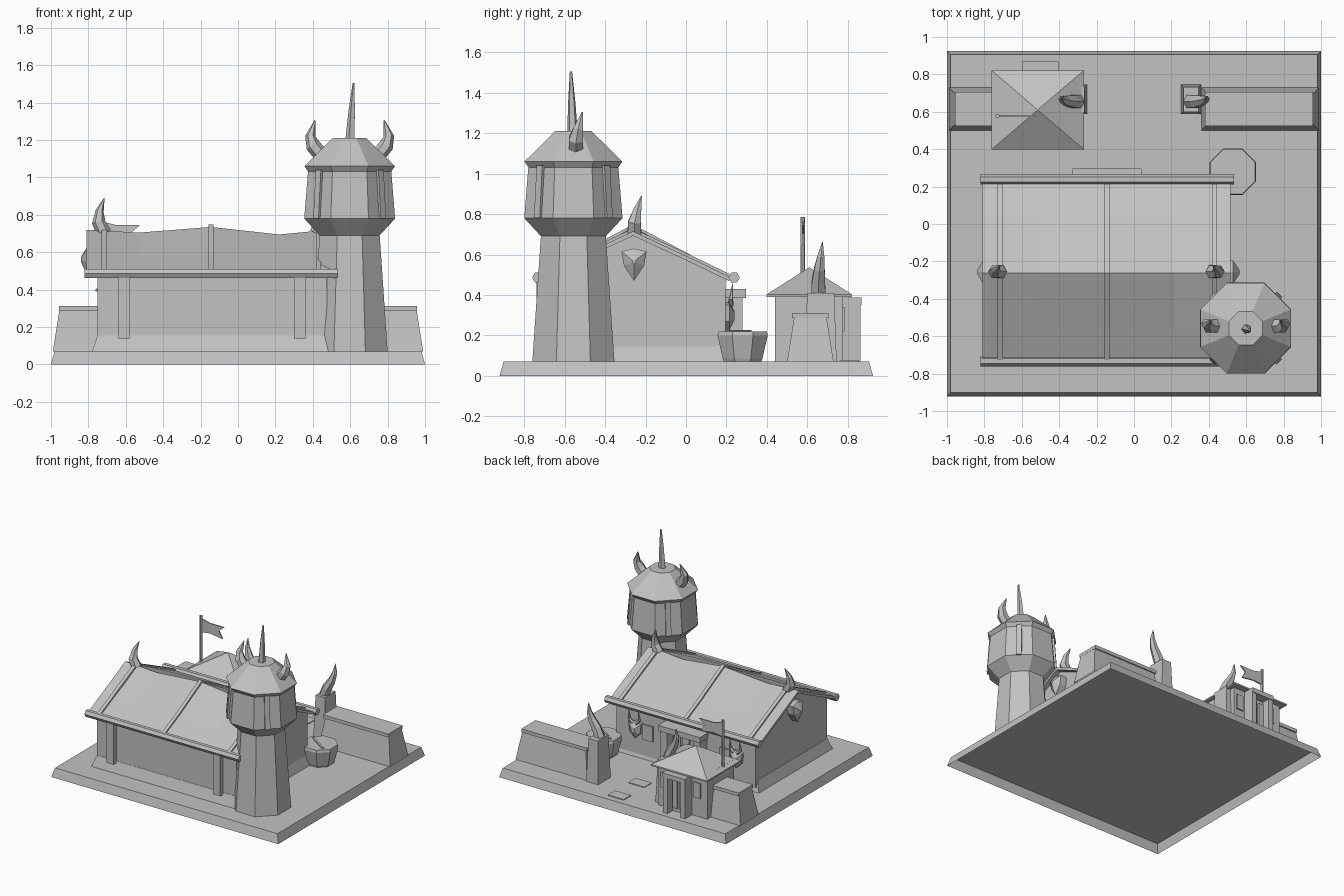
import bpy, bmesh
from math import pi, cos, sin
from mathutils import Vector

cube = bpy.data.objects.get("Cube")
if cube:
    bpy.data.objects.remove(cube)

stone = bpy.data.materials.new("plain grey")
stone.use_nodes = True
GREY = (0.54, 0.54, 0.54, 1)
stone.diffuse_color = GREY
stone.node_tree.nodes["Principled BSDF"].inputs["Base Color"].default_value = GREY
GROUND = .07


def loft(name, rings, bottom=True):
    """Skin a list of equal-length point rings into a flat-shaded solid."""
    bm = bmesh.new()
    loops = [[bm.verts.new(p) for p in ring] for ring in rings]
    n = len(loops[0])
    for a, b in zip(loops, loops[1:]):
        for i in range(n):
            j = (i + 1) % n
            bm.faces.new((a[i], a[j], b[j], b[i]))
    if bottom:
        bm.faces.new(loops[0][::-1])
    bm.faces.new(loops[-1])
    bmesh.ops.recalc_face_normals(bm, faces=bm.faces)
    mesh = bpy.data.meshes.new(name)
    bm.to_mesh(mesh)
    bm.free()
    mesh.materials.append(stone)
    ob = bpy.data.objects.new(name, mesh)
    bpy.context.collection.objects.link(ob)


def rect(x0, x1, y0, y1, z, inset=0):
    return [(x0 + inset, y0 + inset, z), (x1 - inset, y0 + inset, z),
            (x1 - inset, y1 - inset, z), (x0 + inset, y1 - inset, z)]


def block(name, x0, x1, y0, y1, z0, z1, taper=0):
    """Box or tapered box, left open underneath where it rests on the slab."""
    loft(name, [rect(x0, x1, y0, y1, z0), rect(x0, x1, y0, y1, z1, taper)], z0 > GROUND)


def octagon(name, cx, cy, profile):
    """Eight-sided turned solid; profile holds (flat-to-centre distance, z)."""
    k = 1 / cos(pi / 8)
    loft(name, [[(cx + r * k * cos(pi / 8 + i * pi / 4),
                  cy + r * k * sin(pi / 8 + i * pi / 4), z) for i in range(8)]
                for r, z in profile], profile[0][1] > GROUND)


def horn(name, origin, path, side=1, n=6):
    """Curved horn; path holds (outward, back, up, radius)."""
    ox, oy, oz = origin
    pts = [Vector((ox + side * a, oy + b, oz + c)) for a, b, c, r in path]
    rings = []
    for i, p in enumerate(pts):
        t = (pts[min(i + 1, len(pts) - 1)] - pts[max(i - 1, 0)]).normalized()
        u = t.cross(Vector((0, 1, 0))).normalized()
        v = t.cross(u)
        r = path[i][3]
        rings.append([p + r * (u * cos(2 * pi * k / n) + v * sin(2 * pi * k / n)) for k in range(n)])
    loft(name, rings)


# Ground slab, hollow underneath
block("ground_slab", -1, 1, -.922, .925, 0, GROUND, .02)
for i, y in enumerate((.81, .55)):
    block(f"paving_stone_{i}", -.05, .09, y - .045, y + .045, GROUND, .076)

# Sagging hall roof
RIDGE_Y = -.262
SAG = [(-.81, .72), (-.53, .705), (-.145, .735), (.22, .695), (.43, .715), (.515, .715)]


def roof_section(x, ridge, lift=0, thick=.022):
    top = [(-.74, .49), (-.56, .575), (RIDGE_Y, ridge), (.04, .575), (.215, .49)]
    return [(x, y, z + lift) for y, z in top] + [(x, y, z + lift - thick) for y, z in top[::-1]]


loft("hall_roof", [roof_section(x, z) for x, z in SAG])
for i, (x, z) in enumerate(((-.715, .717), (-.145, .735), (.43, .715))):
    loft(f"roof_rib_{i}", [roof_section(x + d, z, .014) for d in (-.014, .014)])

# Hall walls, reaching up into the roof, and plinth
block("hall_plinth", -.78, .5, -.73, .197, GROUND, .155, .028)


def wall_section(x, ridge):
    gable = [(-.70, .1), (.195, .1), (.195, .488), (.04, .56), (RIDGE_Y, ridge - .012), (-.56, .56), (-.70, .495)]
    return [(x, y, z) for y, z in gable]


loft("hall_walls", [wall_section(min(max(x, -.75), .47), z) for x, z in SAG[:-1]]
     + [wall_section(.475, .715)])

# Eave beams
for side, y in (("front", -.733), ("back", .238)):
    loft(f"{side}_eave_beam", [[(x, y + .028 * cos(k * pi / 3), .486 + .028 * sin(k * pi / 3))
                                for k in range(6)] for x in (-.82, .535)])

# Front wall posts
for i, x in enumerate((-.61, .33)):
    block(f"front_post_{i}", x - .03, x + .03, -.74, -.69, .14, .47)

# Ridge horns and gable emblems
RIDGE_HORN = [(0, 0, -.02, .04), (.03, 0, .04, .036), (.025, .015, .1, .022), (.0, .035, .17, .002)]
KITE = [(0, .065), (-.062, .05), (-.05, -.02), (0, -.095), (.05, -.02), (.062, .05)]
for side, x, wall in ((-1, -.715, -.75), (1, .42, .475)):
    horn(f"ridge_horn_{side}", (x, -.255, .72), RIDGE_HORN, side)
    loft(f"gable_emblem_{side}", [[(wall + side * d, RIDGE_Y + .005 + a * s, .565 + b * s) for a, b in KITE]
                                  for d, s in ((0, 1), (.055, 1), (.068, .7), (.09, .15))])

# Hall back entrance
CX = -.145
SHIELD = [(-.055, .05), (0, .065), (.055, .05), (.045, -.03), (0, -.075), (-.045, -.03)]
for side in (-1, 1):
    x = CX + side * .145
    block(f"porch_post_{side}", x - .03, x + .03, .19, .28, GROUND, .4)
    x = CX + side * .34
    block(f"hall_window_{side}", x - .045, x + .045, .19, .21, .23, .35)
    x = CX + side * .445
    loft(f"wall_shield_{side}", [[(x + a * s, y, .3 + b * s) for a, b in SHIELD]
                                 for y, s in ((.19, 1), (.215, 1), (.24, .3))])
    for tusk in (-1, 1):
        horn(f"shield_tusk_{side}_{tusk}", (x, .222, .35),
             [(.015, 0, 0, .014), (.045, 0, .03, .011), (.04, .01, .11, .001)], tusk, 5)
block("porch_lintel", -.33, .04, .19, .297, .385, .43)
block("hall_door", CX - .115, CX + .115, .19, .205, GROUND, .385)
for i in range(3):
    x = CX + (i - 1) * .075
    block(f"door_plank_{i}", x - .03, x + .03, .2, .215, .09, .37)

# Watch tower
TX, TY = .597, -.557
octagon("tower_shaft", TX, TY, [(.203, GROUND), (.16, .70)])
octagon("tower_head", TX, TY, [(.16, .69), (.243, .78), (.222, 1.04)])
octagon("tower_roof", TX, TY, [(.222, 1.03), (.242, 1.06), (.09, 1.21)])
for sx in (-1, 1):
    for sy in (-1, 1):
        rings = []
        for r, z in ((.24, .78), (.222, 1.04)):
            c = Vector((TX + sx * r * .707, TY + sy * r * .707, z))
            out, along = Vector((sx, sy, 0)) * .011, Vector((-sy, sx, 0)) * .014
            rings.append([c - out - along, c + out - along, c + out + along, c - out + along])
        loft(f"tower_batten_{sx}_{sy}", rings)
    horn(f"tower_horn_{sx}", (TX + sx * .165, TY + .012, 1.12),
         [(-.02, 0, -.01, .04), (.03, 0, .05, .04), (.045, .012, .1, .028), (.02, .033, .185, .003)], sx)
horn("tower_spike", (TX, TY, 1.2),
     [(.004, -.004, -.01, .028), (.012, -.008, .15, .019), (.022, -.012, .305, .006)], 1, 5)

# Boundary walls and gate posts
for side, inner in ((-1, .7), (1, .36)):
    a, b = sorted((side * inner, side * .99))
    block(f"boundary_wall_{side}", a, b, .5, .73, GROUND, .29, .035)
    a, b = sorted((side * (inner + .02), side * .957))
    block(f"wall_coping_{side}", a, b, .525, .705, .285, .312)
    x = side * .305
    block(f"gate_post_{side}", x - .053, x + .053, .587, .745, GROUND, .41, .012)
    horn(f"gate_horn_{side}", (x, .655, .4),
         [(-.005, 0, 0, .04), (.025, 0, .07, .038), (.06, .005, .13, .03),
          (.08, .012, .19, .02), (.08, .02, .262, .002)], side)

# Guard hut
HX, DOOR_X = -.515, -.498
block("hut_walls", -.73, -.30, .44, .775, GROUND, .42)
loft("hut_roof", [rect(-.762, -.267, .398, .822, .39), rect(-.762, -.267, .398, .822, .402),
                  rect(HX - .003, HX + .003, .607, .613, .535)])
for side in (-1, 1):
    x = DOOR_X + side * .078
    block(f"hut_door_post_{side}", x - .02, x + .02, .77, .862, GROUND, .36)
    x = DOOR_X + side * .145
    block(f"hut_window_{side}", x - .03, x + .03, .77, .785, .22, .34)
    x = DOOR_X + side * .03
    block(f"hut_door_panel_{side}", x - .02, x + .02, .78, .81, .1, .32)
block("hut_door", -.56, -.44, .77, .795, GROUND, .35)
block("hut_lintel", -.597, -.4, .77, .868, .35, .387)

# Flag
octagon("flag_pole", -.73, .578, [(.011, .38), (.011, .785)])
flag = [(-.73, .765), (-.65, .745), (-.525, .745), (-.57, .705), (-.54, .65), (-.65, .665), (-.73, .655)]
loft("flag", [[(x, y, z) for x, z in flag] for y in (.573, .583)])

# Tub with stirring stick
octagon("tub", .528, .28, [(.092, GROUND), (.098, .085), (.124, .2), (.12, .22)])
loft("stirring_stick", [[(x + d, y + d, z + e) for d, e in ((-.005, 0), (.005, 0), (.005, .012), (-.005, .012))]
                        for x, y, z in ((.44, .32, .216), (.6, .21, .216))])
